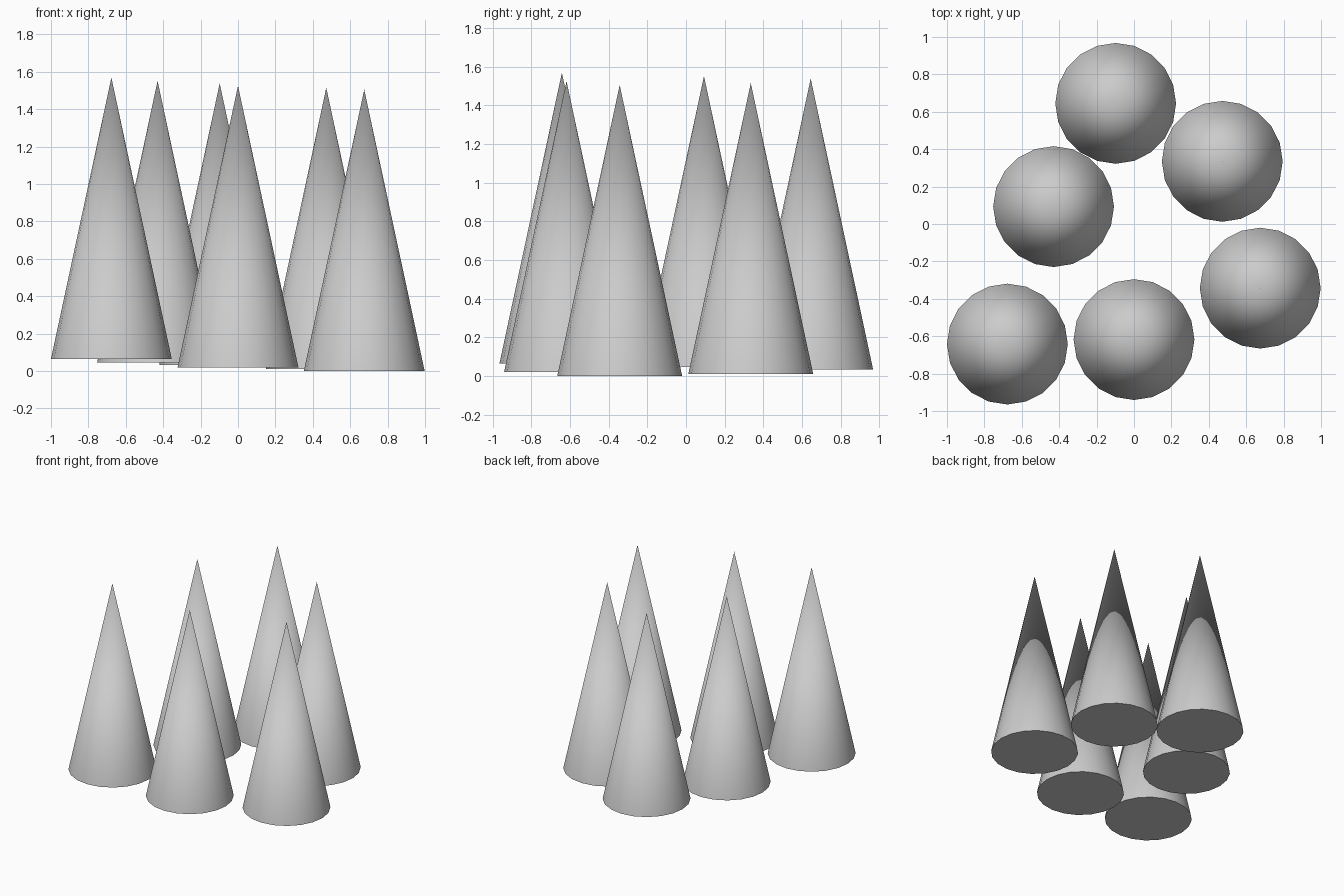
import bpy
import math

if "Cube" in bpy.data.objects:
    bpy.data.objects.remove(bpy.data.objects["Cube"])

RADIUS, HEIGHT, SIDES = 0.323, 1.505, 20

# Base centre of each cone, in a zigzag that climbs slightly
bases = [
    (0.675, -0.343, 0.0),
    (0.472, 0.335, 0.01),
    (0.0, -0.618, 0.02),
    (-0.098, 0.645, 0.033),
    (-0.43, 0.093, 0.046),
    (-0.677, -0.642, 0.064),
]


def add_cone(name, base):
    x, y, z = base
    bpy.ops.mesh.primitive_cone_add(vertices=SIDES, radius1=RADIUS, radius2=0,
                                    depth=HEIGHT, location=(x, y, z + HEIGHT / 2))
    cone = bpy.context.object
    cone.name = name
    # Smooth sides with a crisp base rim
    bpy.ops.object.shade_smooth_by_angle(angle=math.radians(40))


for i, base in enumerate(bases, 1):
    add_cone(f"cone_{i}", base)
